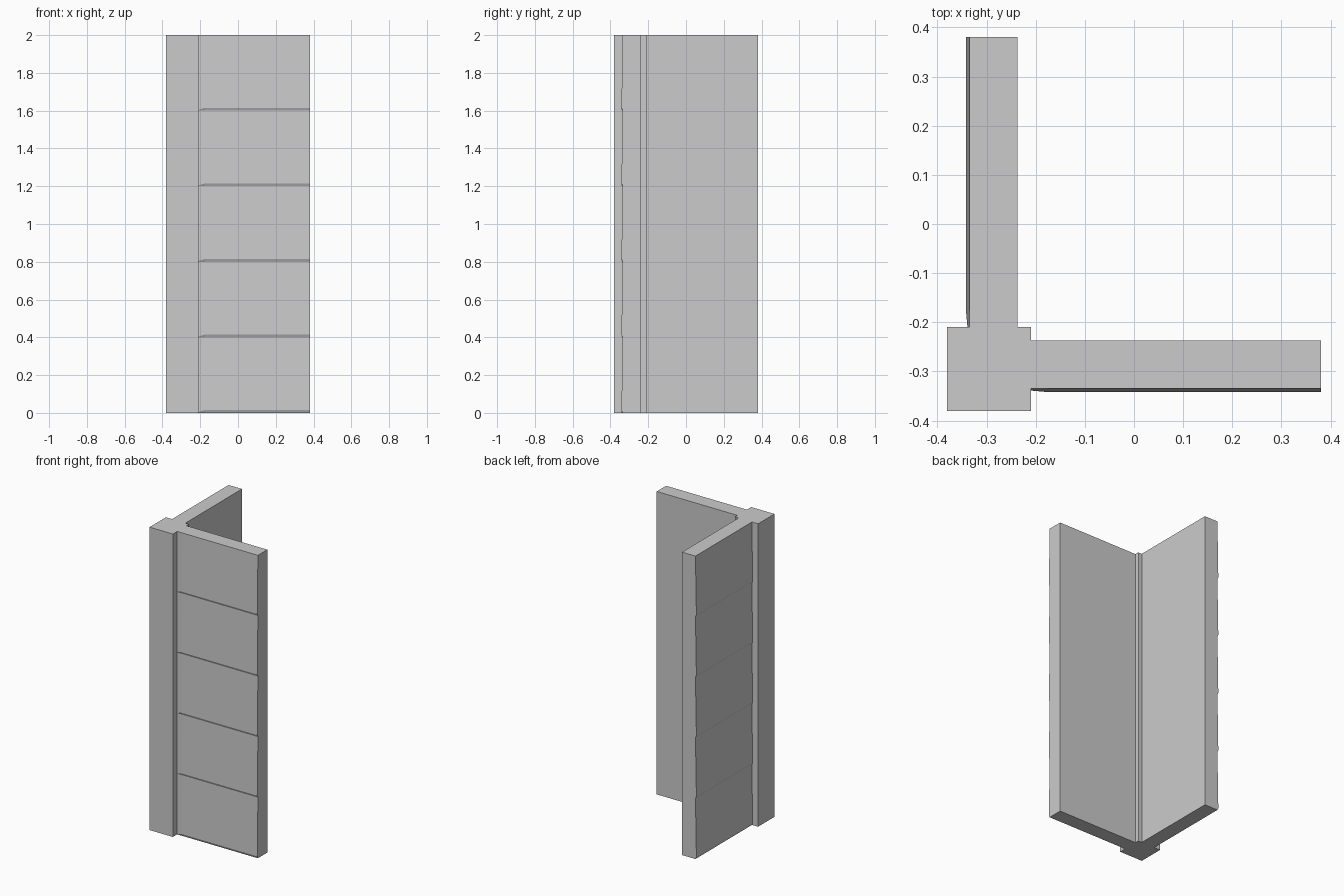
import bpy
import bmesh
from mathutils import Matrix

cube = bpy.data.objects.get("Cube")
if cube:
    bpy.data.objects.remove(cube, do_unlink=True)

HALF = 0.38      # half the footprint
POST_IN = -0.21  # inner side of the corner post
HEIGHT = 2.0
BOARDS = 5
BASE, LIP, BACK = -0.335, -0.342, -0.237

grey = bpy.data.materials.new("plain grey")
grey.use_nodes = True
colour = (0.6, 0.6, 0.6, 1)
grey.diffuse_color = colour
grey.node_tree.nodes["Principled BSDF"].inputs["Base Color"].default_value = colour


def add_object(name, bm):
    bmesh.ops.recalc_face_normals(bm, faces=bm.faces)
    mesh = bpy.data.meshes.new(name)
    bm.to_mesh(mesh)
    bm.free()
    mesh.materials.append(grey)
    obj = bpy.data.objects.new(name, mesh)
    bpy.context.collection.objects.link(obj)
    return obj


def board_profile(depth, lip_height):
    """Wall cross-section (y, z): each board slopes out to a chamfered lip."""
    step = HEIGHT / BOARDS
    points = []
    for i in range(BOARDS):
        points.append((BASE, i * step))
        points.append((BASE + (LIP - BASE) * depth, i * step + lip_height))
    return points + [(BASE, HEIGHT), (BACK, HEIGHT), (BACK, 0)]


def clapboard_wall(name, swap_axes):
    bm = bmesh.new()
    # Boards taper slightly where they meet the post
    stations = [(POST_IN, 0.55, 0.004), (-0.175, 1, 0.015), (HALF, 1, 0.015)]
    rings = [[bm.verts.new((x, y, z)) for y, z in board_profile(d, h)]
             for x, d, h in stations]
    for a, b in zip(rings, rings[1:]):
        for i in range(len(a)):
            j = (i + 1) % len(a)
            bm.faces.new((a[i], a[j], b[j], b[i]))
    bm.faces.new(rings[0])
    bm.faces.new(rings[-1])
    if swap_axes:
        swap = Matrix(((0, 1, 0), (1, 0, 0), (0, 0, 1)))
        bmesh.ops.transform(bm, matrix=swap.to_4x4(), verts=bm.verts)
    return add_object(name, bm)


# Square corner post
bm = bmesh.new()
bmesh.ops.create_cube(bm, size=1)
width = POST_IN + HALF
bmesh.ops.scale(bm, vec=(width, width, HEIGHT), verts=bm.verts)
centre = (POST_IN - HALF) / 2
bmesh.ops.translate(bm, vec=(centre, centre, HEIGHT / 2), verts=bm.verts)
add_object("corner_post", bm)

# Two walls, mirrored across the diagonal
clapboard_wall("front_wall", False)
clapboard_wall("right_wall", True)
